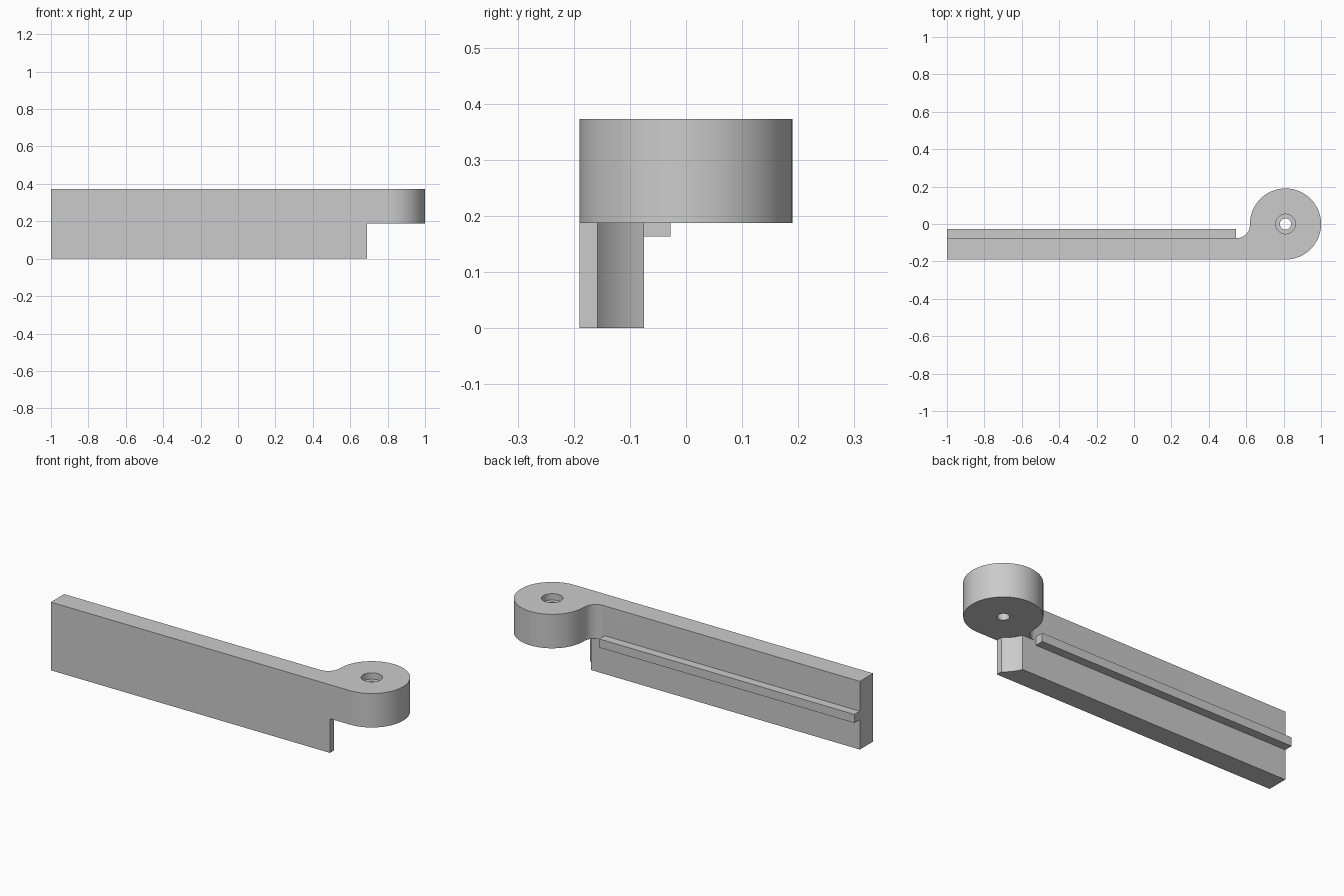
import bpy, bmesh, math

cube = bpy.data.objects.get("Cube")
if cube:
    bpy.data.objects.remove(cube, do_unlink=True)

# Main dimensions
HEIGHT, MID = 0.373, 0.187
PIN_X, BARREL_R, CLEAR_R = 0.81, 0.19, 0.198
FRONT, BACK = -0.19, -0.075
FILLET_X, FILLET_R = 0.55, 0.07

grey = bpy.data.materials.new("plain_grey")
grey.use_nodes = True
grey.diffuse_color = (0.6, 0.6, 0.6, 1)
bsdf = next(n for n in grey.node_tree.nodes if n.type == 'BSDF_PRINCIPLED')
bsdf.inputs["Base Color"].default_value = grey.diffuse_color


def arc(cx, cy, r, start, end, steps):
    """Points along an arc, angles in radians."""
    angles = [start + (end - start) * i / steps for i in range(steps + 1)]
    return [(cx + r * math.cos(a), cy + r * math.sin(a)) for a in angles]


def prism(name, outline, z0, z1):
    """Extrude a flat outline from z0 to z1."""
    bm = bmesh.new()
    face = bm.faces.new([bm.verts.new((x, y, z0)) for x, y in outline])
    result = bmesh.ops.extrude_face_region(bm, geom=[face])
    top = [v for v in result["geom"] if isinstance(v, bmesh.types.BMVert)]
    bmesh.ops.translate(bm, verts=top, vec=(0, 0, z1 - z0))
    bmesh.ops.recalc_face_normals(bm, faces=bm.faces)
    mesh = bpy.data.meshes.new(name)
    bm.to_mesh(mesh)
    bm.free()
    mesh.materials.append(grey)
    obj = bpy.data.objects.new(name, mesh)
    bpy.context.collection.objects.link(obj)
    return obj


def select(obj):
    bpy.ops.object.select_all(action='DESELECT')
    obj.select_set(True)
    bpy.context.view_layer.objects.active = obj


def cut(obj, cutter):
    """Subtract a cutter, then discard it."""
    cutter.hide_render = True
    mod = obj.modifiers.new("cut", 'BOOLEAN')
    mod.operation = 'DIFFERENCE'
    mod.solver = 'EXACT'
    mod.object = cutter
    select(obj)
    bpy.ops.object.modifier_apply(modifier=mod.name)
    bpy.data.objects.remove(cutter, do_unlink=True)


# Hinge leaf: plate running tangent into the barrel, with a fillet behind
fillet_y = BACK + FILLET_R
blend = math.atan2(-fillet_y, PIN_X - FILLET_X)
outline = [(-1, FRONT)]
outline += arc(PIN_X, 0, BARREL_R, -math.pi / 2, math.pi + blend, 72)
outline += arc(FILLET_X, fillet_y, FILLET_R, blend, -math.pi / 2, 20)[1:]
outline += [(-1, BACK)]
leaf = prism("hinge_leaf", outline, 0, HEIGHT)

# Lower clearance for the mating barrel
start = math.pi + math.asin(-BACK / CLEAR_R)
end = math.pi + math.acos((PIN_X - 0.69) / CLEAR_R)
clearance = [(FILLET_X, 0.3), (FILLET_X, BACK)]
clearance += arc(PIN_X, 0, CLEAR_R, start, end, 20)
clearance += [(0.69, -0.3), (1.1, -0.3), (1.1, 0.3)]
cut(leaf, prism("clearance_cutter", clearance, -0.1, MID))

# Pin hole with counterbore
for name, radius, bottom in (("hole_cutter", 0.03, 0.1),
                             ("counterbore_cutter", 0.053, HEIGHT - 0.035)):
    circle = arc(PIN_X, 0, radius, 0, 2 * math.pi, 48)[:-1]
    cut(leaf, prism(name, circle, bottom, HEIGHT + 0.1))

select(leaf)
bpy.ops.object.shade_smooth_by_angle(angle=math.radians(30))

# Rail along the back of the plate
prism("back_rail", [(-1, BACK), (0.545, BACK), (0.545, -0.028), (-1, -0.028)],
      0.163, 0.21)
